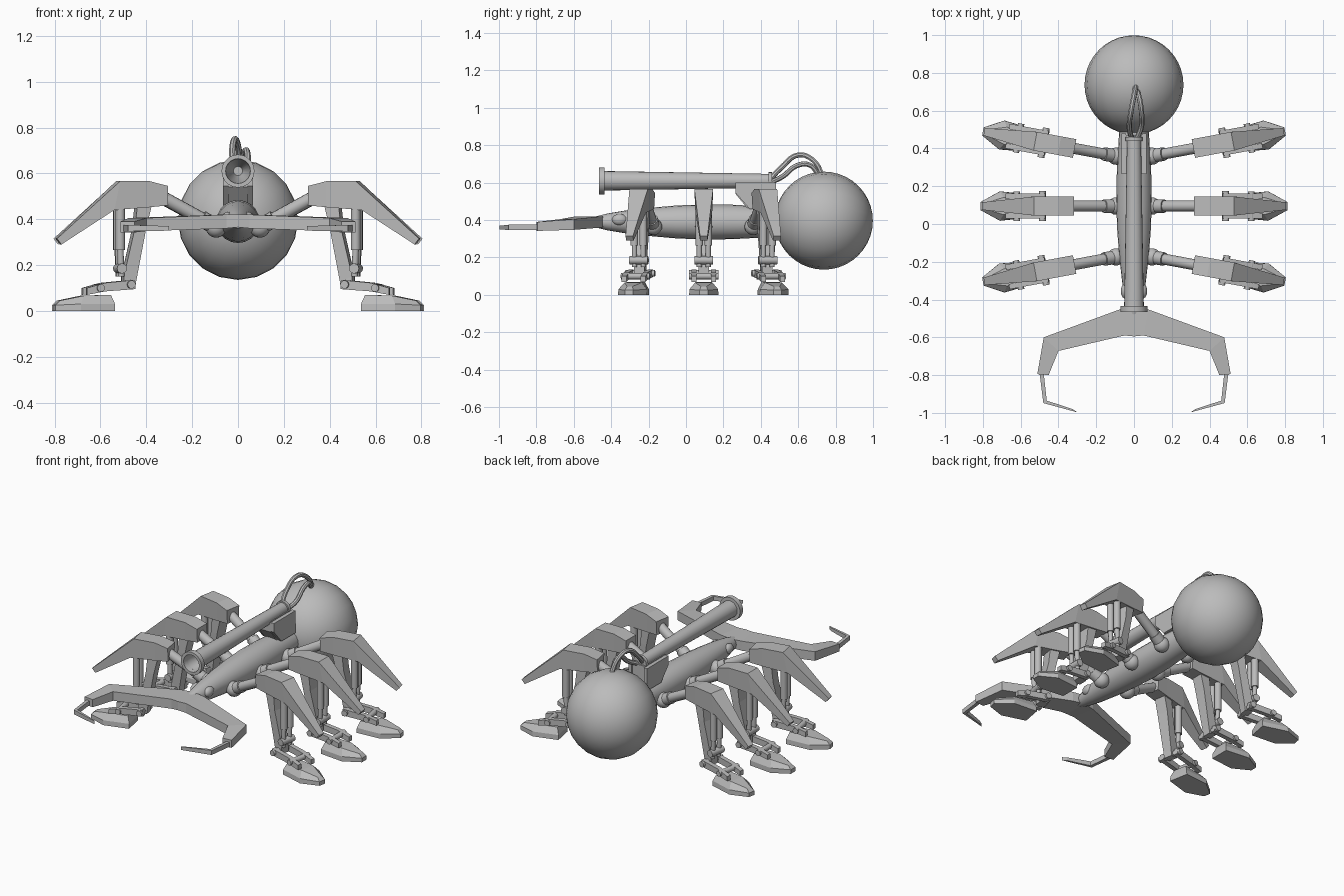
import bpy, bmesh, math
from mathutils import Vector, Matrix

if "Cube" in bpy.data.objects:
    bpy.data.objects.remove(bpy.data.objects["Cube"])

grey = bpy.data.materials.new("plain_grey")
grey.diffuse_color = (0.5, 0.5, 0.5, 1)
grey.use_nodes = True
grey.node_tree.nodes["Principled BSDF"].inputs["Base Color"].default_value = grey.diffuse_color


def finish(name, bm, M=Matrix(), smooth=False):
    bm.transform(M)
    bmesh.ops.recalc_face_normals(bm, faces=bm.faces)
    me = bpy.data.meshes.new(name)
    bm.to_mesh(me)
    bm.free()
    me.materials.append(grey)
    ob = bpy.data.objects.new(name, me)
    bpy.context.collection.objects.link(ob)
    if smooth:
        bpy.ops.object.select_all(action='DESELECT')
        ob.select_set(True)
        bpy.context.view_layer.objects.active = ob
        bpy.ops.object.shade_smooth_by_angle(angle=math.radians(40))
    return ob


def loft(bm, rings):
    """Skin a row of equal-length rings and cap both ends."""
    rs = [[bm.verts.new(p) for p in r] for r in rings]
    n = len(rs[0])
    for a, b in zip(rs, rs[1:]):
        for i in range(n):
            bm.faces.new((a[i], a[(i + 1) % n], b[(i + 1) % n], b[i]))
    bm.faces.new(rs[0])
    bm.faces.new(rs[-1])


def slab(bm, sections, yc=0):
    """Sections: top x, top z, bottom x, bottom z, top half width, bottom half width."""
    loft(bm, [[(xt, yc - wt, zt), (xt, yc + wt, zt), (xb, yc + wb, zb), (xb, yc - wb, zb)]
              for xt, zt, xb, zb, wt, wb in sections])


def rod(bm, a, b, r1, r2=None, seg=12):
    a, b = Vector(a), Vector(b)
    d = b - a
    M = Matrix.Translation((a + b) / 2) @ d.to_track_quat('Z', 'Y').to_matrix().to_4x4()
    bmesh.ops.create_cone(bm, cap_ends=True, segments=seg, radius1=r1,
                          radius2=r1 if r2 is None else r2, depth=d.length, matrix=M)


def ball(bm, c, r, scale=(1, 1, 1), seg=16, rings=10):
    M = (Matrix.Translation(c) @ Matrix.Diagonal((*scale, 1))
         @ Matrix.Rotation(math.pi / 2, 4, 'X'))
    bmesh.ops.create_uvsphere(bm, u_segments=seg, v_segments=rings, radius=r, matrix=M)


def lathe(name, profile, z, seg=20):
    """Profile of (radius, y) turned around the long axis."""
    bm = bmesh.new()
    loft(bm, [[(r * math.cos(t), y, z + r * math.sin(t))
               for t in [2 * math.pi * i / seg for i in range(seg)]] for r, y in profile])
    return finish(name, bm, smooth=True)


# rear tank sphere
bm = bmesh.new()
ball(bm, (0, 0.737, 0.397), 0.262, seg=20, rings=20)
finish("rear_sphere", bm, smooth=True)

# spindle body
lathe("body", [(0.03, -0.48), (0.045, -0.42), (0.06, -0.33), (0.075, -0.2), (0.088, -0.05),
               (0.094, 0.1), (0.092, 0.25), (0.085, 0.38), (0.077, 0.52)], 0.39)

# eyes
bm = bmesh.new()
for s in (-1, 1):
    ball(bm, (s * 0.045, -0.355, 0.402), 0.028, (0.9, 1.45, 1.1))
finish("eyes", bm, smooth=True)

# cannon barrel with flanges and open bore
lathe("cannon", [(0.02, -0.28), (0.05, -0.40), (0.054, -0.465), (0.072, -0.465), (0.072, -0.435),
                 (0.052, -0.435), (0.037, 0.44), (0.046, 0.44), (0.046, 0.46), (0.02, 0.46)], 0.61)

# cannon mount
bm = bmesh.new()
loft(bm, [[(x, 0.265, 0.605), (x, 0.265, 0.54), (x, 0.33, 0.46), (x, 0.47, 0.46), (x, 0.47, 0.605)]
          for x in (-0.042, 0.042)])
for s in (-1, 1):
    loft(bm, [[(s * x, 0.265, 0.60), (s * x, 0.265, 0.545), (s * x, 0.34, 0.46),
               (s * x, 0.48, 0.46), (s * x, 0.48, 0.60)] for x in (0.042, 0.065)])
finish("cannon_mount", bm)

# hoses from cannon to sphere
hoses = [[(-0.012, 0.45, 0.62), (-0.025, 0.51, 0.68), (-0.015, 0.60, 0.748), (0, 0.68, 0.72), (0.01, 0.73, 0.64)],
         [(0.015, 0.45, 0.60), (0.04, 0.52, 0.635), (0.04, 0.59, 0.69), (0.03, 0.66, 0.695), (0.015, 0.71, 0.64)]]
for i, pts in enumerate(hoses):
    cu = bpy.data.curves.new("hose", 'CURVE')
    cu.dimensions = '3D'
    cu.bevel_depth = 0.014
    cu.bevel_resolution = 2
    cu.resolution_u = 5
    sp = cu.splines.new('BEZIER')
    sp.bezier_points.add(len(pts) - 1)
    for bp, p in zip(sp.bezier_points, pts):
        bp.co = p
        bp.handle_left_type = bp.handle_right_type = 'AUTO'
    cu.materials.append(grey)
    ob = bpy.data.objects.new(f"hose_{i + 1}", cu)
    bpy.context.collection.objects.link(ob)
    bpy.ops.object.select_all(action='DESELECT')
    ob.select_set(True)
    bpy.context.view_layer.objects.active = ob
    bpy.ops.object.convert(target='MESH')
    bpy.ops.object.shade_smooth_by_angle(angle=math.radians(40))


def blade(name, sections, s):
    """Sections: outer x, y, inner x, y, top z, bottom z."""
    bm = bmesh.new()
    loft(bm, [[(s * xo, yo, zt), (s * xi, yi, zt), (s * xi, yi, zb), (s * xo, yo, zb)]
              for xo, yo, xi, yi, zt, zb in sections])
    finish(name, bm)


# mandibles with thin hooked tips
for side, s in (("right", 1), ("left", -1)):
    blade(f"{side}_mandible", [(0, -0.44, 0, -0.595, 0.42, 0.365), (0.075, -0.452, 0.05, -0.59, 0.42, 0.36),
                               (0.478, -0.60, 0.40, -0.672, 0.405, 0.348), (0.512, -0.795, 0.452, -0.80, 0.39, 0.342)], s)
    blade(f"{side}_mandible_tip", [(0.50, -0.79, 0.478, -0.79, 0.375, 0.347), (0.48, -0.948, 0.462, -0.935, 0.375, 0.347),
                                   (0.30, -0.997, 0.325, -0.98, 0.37, 0.35)], s)

# six legs: same parts, swung around the hip and mirrored
for side, s in (("right", 1), ("left", -1)):
    for pos, y, ang in (("front", -0.175, -10.5), ("middle", 0.095, 0), ("rear", 0.36, 10.5)):
        M = (Matrix.Diagonal((s, 1, 1, 1)) @ Matrix.Translation((0.1, y, 0))
             @ Matrix.Rotation(math.radians(ang), 4, 'Z') @ Matrix.Translation((-0.1, 0, 0)))
        leg = f"{pos}_{side}_"

        # hip ball and upper strut
        bm = bmesh.new()
        ball(bm, (0.095, 0, 0.365), 0.046)
        rod(bm, (0.095, 0, 0.365), (0.16, 0, 0.403), 0.036)
        rod(bm, (0.12, 0, 0.38), (0.37, 0, 0.515), 0.029)
        finish(leg + "hip", bm, M, True)

        # thigh armour
        bm = bmesh.new()
        slab(bm, [(0.318, 0.545, 0.318, 0.46, 0.05, 0.045), (0.40, 0.566, 0.40, 0.452, 0.05, 0.045),
                  (0.53, 0.566, 0.555, 0.44, 0.05, 0.045), (0.805, 0.315, 0.785, 0.29, 0.02, 0.02)])
        finish(leg + "armour", bm, M)

        # shin plate
        bm = bmesh.new()
        slab(bm, [(0.45, 0.47, 0.385, 0.47, 0.036, 0.036), (0.462, 0.36, 0.412, 0.36, 0.036, 0.036),
                  (0.51, 0.15, 0.455, 0.13, 0.028, 0.028), (0.51, 0.10, 0.46, 0.095, 0.028, 0.028)])
        finish(leg + "shin", bm, M)

        # twin pistons
        bm = bmesh.new()
        for o in (-0.024, 0.024):
            rod(bm, (0.525, o, 0.47), (0.525, o, 0.265), 0.021)
            rod(bm, (0.525, o, 0.27), (0.52, o, 0.15), 0.014)
        rod(bm, (0.522, -0.05, 0.185), (0.522, 0.05, 0.185), 0.022)
        finish(leg + "pistons", bm, M, True)

        # ankle links and pivots
        bm = bmesh.new()
        for o in (-0.052, 0.052):
            slab(bm, [(0.47, 0.135, 0.465, 0.095, 0.014, 0.014),
                      (0.60, 0.122, 0.60, 0.085, 0.014, 0.014),
                      (0.68, 0.10, 0.68, 0.07, 0.014, 0.014)], o)
        rod(bm, (0.485, -0.08, 0.115), (0.485, 0.08, 0.115), 0.018)
        rod(bm, (0.62, -0.078, 0.1), (0.62, 0.078, 0.1), 0.017)
        finish(leg + "ankle", bm, M, True)

        # foot
        bm = bmesh.new()
        slab(bm, [(0.57, 0.07, 0.555, 0.03, 0.042, 0.06), (0.69, 0.066, 0.71, 0.03, 0.046, 0.077),
                  (0.79, 0.045, 0.812, 0.025, 0.015, 0.022)])
        slab(bm, [(0.555, 0.03, 0.555, 0, 0.06, 0.062), (0.71, 0.03, 0.71, 0, 0.077, 0.078),
                  (0.812, 0.025, 0.812, 0, 0.022, 0.022)])
        finish(leg + "foot", bm, M)
